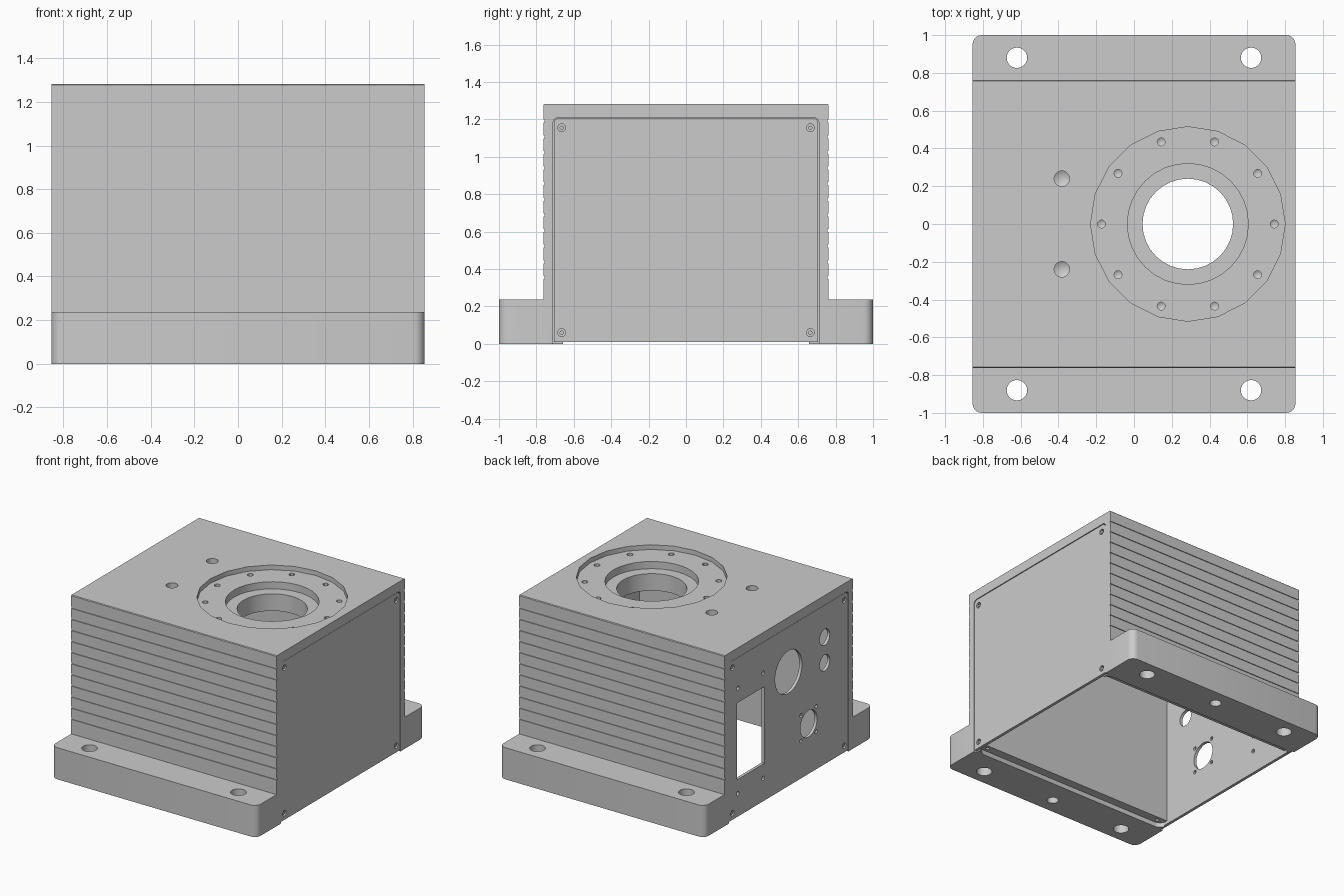
import bpy, bmesh, math
from mathutils import Matrix

if "Cube" in bpy.data.objects:
    bpy.data.objects.remove(bpy.data.objects["Cube"])

metal = bpy.data.materials.new("machined_grey")
metal.diffuse_color = (0.6, 0.6, 0.6, 1)
metal.use_nodes = True
metal.node_tree.nodes["Principled BSDF"].inputs["Base Color"].default_value = metal.diffuse_color
HX = 0.855                      # half length along x
TOP = 1.282                     # top of the housing
SEAT, STEP = 1.247, 1.193       # floors of the bearing seat
REBATE = 0.025                  # depth of the end panel rebates
WALL = 0.635                    # inner face of the side walls


def make(name, bm):
    bmesh.ops.recalc_face_normals(bm, faces=bm.faces)
    mesh = bpy.data.meshes.new(name)
    bm.to_mesh(mesh)
    bm.free()
    mesh.materials.append(metal)
    obj = bpy.data.objects.new(name, mesh)
    bpy.context.collection.objects.link(obj)
    return obj


def box(bm, x0, x1, y0, y1, z0, z1):
    m = Matrix.Translation(((x0 + x1) / 2, (y0 + y1) / 2, (z0 + z1) / 2))
    m = m @ Matrix.Diagonal((x1 - x0, y1 - y0, z1 - z0, 1))
    return bmesh.ops.create_cube(bm, size=1, matrix=m)["verts"]


def round_edges(bm, edges, r, segments=4):
    bmesh.ops.bevel(bm, geom=list(edges), offset=r, segments=segments, profile=0.5, affect="EDGES")


def round_top(bm, verts, r):
    round_edges(bm, {e for v in verts for e in v.link_edges
                     if all(w.co.z > 1 for w in e.verts)
                     and abs(e.verts[0].co.y - e.verts[1].co.y) < 0.01}, r)


def cyl(bm, center, r, length, axis="z", seg=24):
    m = Matrix.Translation(center)
    if axis == "x":
        m = m @ Matrix.Rotation(math.pi / 2, 4, "Y")
    bmesh.ops.create_cone(bm, cap_ends=True, segments=seg, radius1=r, radius2=r,
                          depth=length, matrix=m)


def drill(bm, x, y, top, r, depth, seg=16):
    """Blind hole cutter with a conical bottom."""
    rings = []
    for z in (top - depth, top + 0.02):
        rings.append([bm.verts.new((x + r * math.cos(i * math.tau / seg),
                                    y + r * math.sin(i * math.tau / seg), z)) for i in range(seg)])
    tip = bm.verts.new((x, y, top - depth - 0.6 * r))
    low, high = rings
    for i in range(seg):
        j = (i + 1) % seg
        bm.faces.new((low[i], low[j], high[j], high[i]))
        bm.faces.new((tip, low[j], low[i]))
    bm.faces.new(high)


def cut(obj, bm):
    """Subtract a set of non-overlapping solids from obj."""
    cutter = make("cutter", bm)
    cutter.hide_render = True
    mod = obj.modifiers.new("cut", "BOOLEAN")
    mod.operation, mod.solver, mod.object = "DIFFERENCE", "EXACT", cutter
    bpy.context.view_layer.objects.active = obj
    bpy.ops.object.modifier_apply(modifier=mod.name)
    bpy.data.objects.remove(cutter)


def smooth(obj):
    bpy.ops.object.select_all(action="DESELECT")
    obj.select_set(True)
    bpy.context.view_layer.objects.active = obj
    bpy.ops.object.shade_smooth_by_angle(angle=math.radians(30))


# Housing: channel section with flanges and finely grooved walls, extruded along x
half = [(WALL, 1.065), (WALL, 0), (1, 0), (1, 0.238), (0.763, 0.238)]
for i in range(11):
    z = 0.355 + i * 0.0835
    half += [(0.763, z - 0.008), (0.757, z - 0.008), (0.757, z + 0.008), (0.763, z + 0.008)]
half += [(0.763, TOP - 0.005), (0.758, TOP)]
profile = half + [(-y, z) for y, z in reversed(half)]
bm = bmesh.new()
face = bm.faces.new([bm.verts.new((-HX, y, z)) for y, z in profile])
ext = bmesh.ops.extrude_face_region(bm, geom=[face])["geom"]
bmesh.ops.translate(bm, vec=(2 * HX, 0, 0), verts=[v for v in ext if isinstance(v, bmesh.types.BMVert)])
# Rounded flange corners
round_edges(bm, [e for e in bm.edges if all(abs(abs(v.co.y) - 1) < 1e-4 for v in e.verts)
                 and abs(e.verts[0].co.z - e.verts[1].co.z) > 0.1], 0.05, 5)
housing = make("housing", bm)

# Rebates for the end panels
bm = bmesh.new()
for s in (-1, 1):
    x = sorted((s * (HX - REBATE), s * (HX + 0.1)))
    round_top(bm, box(bm, *x, -0.711, 0.711, -0.1, 1.21), 0.03)
cut(housing, bm)

# Round-cornered recess for a bottom cover
bm = bmesh.new()
verts = box(bm, -0.833, 0.833, -0.7, 0.7, -0.1, 0.035)
round_edges(bm, {e for v in verts for e in v.link_edges
                 if abs(e.verts[0].co.z - e.verts[1].co.z) > 0.1}, 0.06, 6)
cut(housing, bm)

# Stepped bearing seat, flange holes and screw holes
BX = 0.285
bm = bmesh.new()
cyl(bm, (BX, 0, SEAT + 0.1), 0.515, 0.2, seg=20)
for sx in (-1, 1):
    for sy in (-1, 1):
        cyl(bm, (sx * 0.62, sy * 0.88, 0.1), 0.054, 0.6)
        cyl(bm, (sx * 0.77, sy * 0.667, 0.03), 0.014, 0.16, seg=12)
for s in (-1, 1):
    cyl(bm, (0, s * 0.88, 0), 0.04, 0.3)
    drill(bm, -0.382, s * 0.24, TOP, 0.041, 0.1, 20)
cut(housing, bm)
bm = bmesh.new()
cyl(bm, (BX, 0, STEP + 0.1), 0.32, 0.2, seg=32)
for i in range(10):
    a = i * math.tau / 10
    drill(bm, BX + 0.457 * math.cos(a), 0.457 * math.sin(a), SEAT, 0.021, 0.08, 12)
cut(housing, bm)
bm = bmesh.new()
cyl(bm, (BX, 0, 1.1), 0.24, 0.5, seg=32)
cut(housing, bm)
smooth(housing)


# Thin end panels set into the rebates
OUT = HX - 0.003
SCREWS = [(y, z) for y in (-0.665, 0.665) for z in (0.06, 1.155)]


def panel(name, s):
    bm = bmesh.new()
    verts = box(bm, *sorted((s * (HX - REBATE), s * OUT)), -0.707, 0.707, 0.01, 1.206)
    round_top(bm, verts, 0.027)
    obj = make(name, bm)
    bm = bmesh.new()
    for y, z in SCREWS:
        cyl(bm, (s * OUT, y, z), 0.021, 0.036, "x", 16)
    cut(obj, bm)
    # Screw heads in the counterbores
    bm = bmesh.new()
    for y, z in SCREWS:
        cyl(bm, (s * (OUT - 0.012), y, z), 0.011, 0.016, "x", 12)
    make(name + "_screws", bm)
    return obj


right_panel = panel("right_panel", 1)
left_panel = panel("left_panel", -1)

# Connector openings in the left panel
bm = bmesh.new()
box(bm, -1, -0.7, 0.285, 0.612, 0.29, 0.867)
holes = [(-0.002, 0.868, 0.16), (-0.433, 0.965, 0.06), (-0.433, 0.772, 0.06), (-0.242, 0.387, 0.1)]
holes += [(y, z, 0.016) for y in (0.298, 0.6) for z in (0.182, 0.975)]
holes += [(-0.242 + a, 0.387 + b, 0.014) for a in (-0.09, 0.09) for b in (-0.095, 0.095)]
for y, z, r in holes:
    cyl(bm, (-0.85, y, z), r, 0.3, "x", 32 if r > 0.05 else 12)
cut(left_panel, bm)
for p in (right_panel, left_panel):
    smooth(p)
